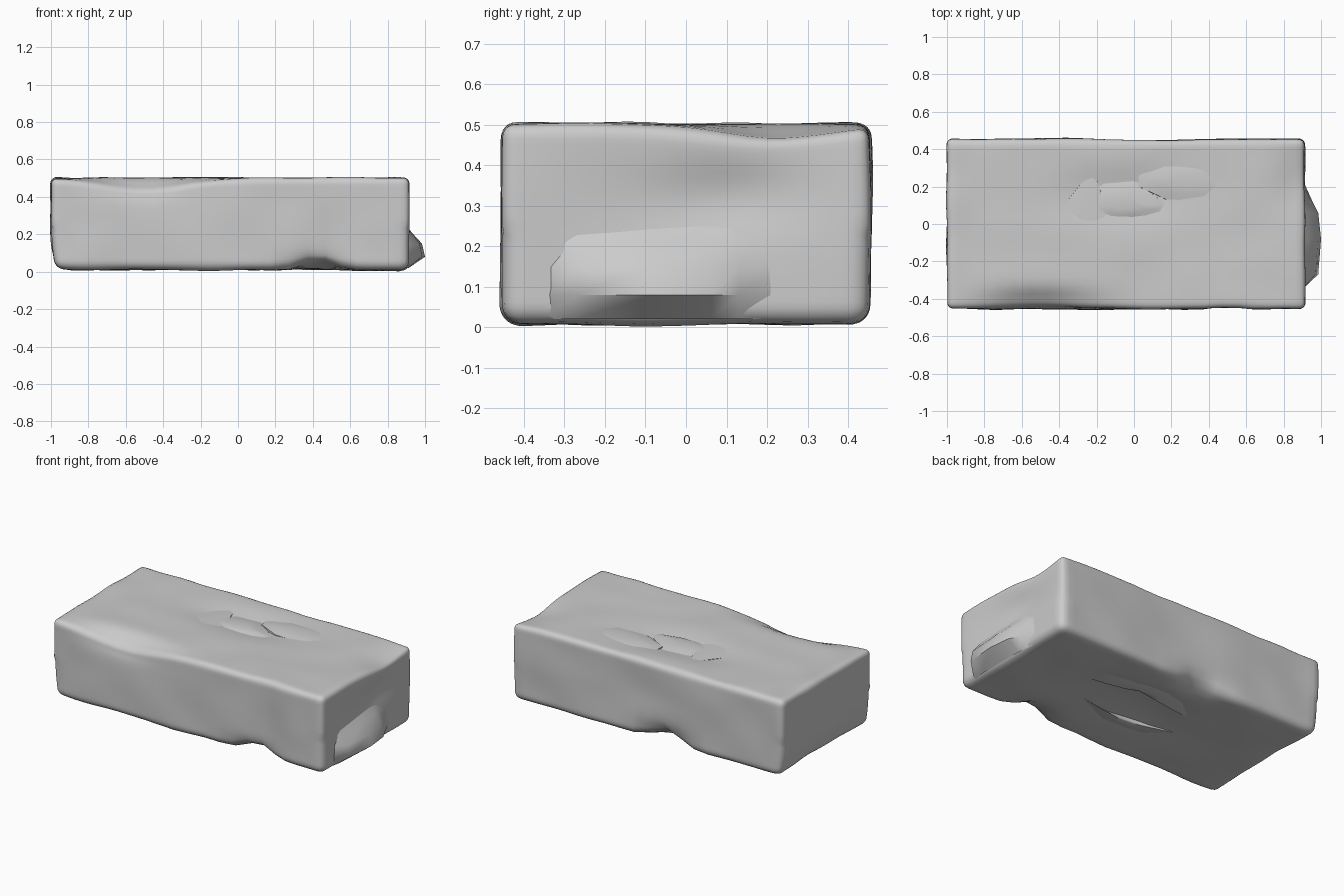
import bpy
import bmesh
import math
from mathutils import Vector, noise

default_cube = bpy.data.objects.get("Cube")
if default_cube:
    bpy.data.objects.remove(default_cube, do_unlink=True)

# One plain stone colour
stone = bpy.data.materials.new("pale_grey_stone")
stone.use_nodes = True
stone.diffuse_color = (0.6, 0.6, 0.6, 1)
stone.node_tree.nodes["Principled BSDF"].inputs["Base Color"].default_value = (0.6, 0.6, 0.6, 1)


def finish(name, bm, sharp_degrees):
    """Turn a bmesh into a smooth shaded stone object."""
    mesh = bpy.data.meshes.new(name)
    bm.to_mesh(mesh)
    bm.free()
    mesh.materials.append(stone)
    part = bpy.data.objects.new(name, mesh)
    bpy.context.collection.objects.link(part)
    bpy.ops.object.select_all(action="DESELECT")
    part.select_set(True)
    bpy.context.view_layer.objects.active = part
    bpy.ops.object.shade_smooth_by_angle(angle=math.radians(sharp_degrees))
    return part


def falloff(point, centre, reach):
    """Soft weight that fades with distance from a centre."""
    squared = sum(((p - c) / r) ** 2 for p, c, r in zip(point, centre, reach))
    return math.exp(-squared)


# Worn spots: centre, reach and push
worn_spots = {
    "front_top_slope": ((-0.5, -0.45, 0.5), (0.3, 0.09, 0.1), (0, 0.02, -0.06)),
    "front_groove": ((0.52, -0.45, 0.25), (0.1, 0.1, 0.3), (0, 0.02, 0)),
    "front_foot_notch": ((0.42, -0.45, 0), (0.12, 0.12, 0.08), (0, 0.04, 0.05)),
    "back_foot_notch": ((-0.15, 0.45, 0), (0.13, 0.1, 0.1), (0, -0.06, 0.05)),
    "left_back_hollow": ((0.1, 0.45, 0.3), (0.25, 0.1, 0.2), (0, -0.015, 0)),
    "end_hollow": ((0.91, 0.1, 0.32), (0.1, 0.22, 0.1), (-0.03, 0, 0)),
    "end_top_slope": ((0.9, 0.2, 0.5), (0.12, 0.2, 0.1), (0, 0, -0.03)),
    "top_hollow": ((0, 0.15, 0.5), (0.45, 0.14, 0.1), (0, 0, -0.025)),
    "bottom_hollow": ((0, 0.05, 0), (0.4, 0.2, 0.1), (0, 0, 0.03)),
    "far_foot_slope": ((-1, 0, 0), (0.08, 0.6, 0.1), (0.03, 0, 0.01)),
}

# Slab: a finely divided box with rounded edges, wear and gentle unevenness
low = Vector((-1, -0.455, 0.008))
high = Vector((0.915, 0.455, 0.503))
bm = bmesh.new()
bmesh.ops.create_cube(bm, size=1)
bmesh.ops.subdivide_edges(bm, edges=bm.edges[:], cuts=27, use_grid_fill=True)
for vert in bm.verts:
    # Gather rows near the edges so that the rounding is well defined
    unit = [math.sin(math.pi * c) * 0.5 for c in vert.co]
    spot = Vector([l + (u + 0.5) * (h - l) for u, l, h in zip(unit, low, high)])
    radius = 0.05 if spot.z < 0.25 else 0.035
    core = Vector([min(max(s, l + radius), h - radius) for s, l, h in zip(spot, low, high)])
    outward = (spot - core).normalized()
    spot = core + outward * radius
    moved = spot.copy()
    for centre, reach, push in worn_spots.values():
        moved += Vector(push) * falloff(spot, centre, reach)
    moved += outward * noise.noise(spot * 4) * 0.009
    vert.co = moved
finish("stone_slab", bm, 60)

# Broken ledge low on the end of the slab
bm = bmesh.new()
ledge_plan = [(-0.35, 0.9), (-0.27, 0.985), (-0.08, 1), (0.06, 0.985), (0.13, 0.95), (0.24, 0.9)]
rings = []
for height, out in [(0.02, 0.2), (0.08, 1), (0.15, 0.85), (0.21, 0.35), (0.26, 0)]:
    rings.append([bm.verts.new((0.89 + (x - 0.89) * out, y, height)) for y, x in ledge_plan])
for lower, upper in zip(rings, rings[1:]):
    for i in range(len(lower) - 1):
        bm.faces.new((lower[i], lower[i + 1], upper[i + 1], upper[i]))
finish("end_ledge", bm, 50)


def flake(name, outline, level, rise):
    """Thin broken layer: an uneven outline rising to a soft middle."""
    bm = bmesh.new()
    middle = sum((Vector(p) for p in outline), Vector((0, 0))) / len(outline)
    rings = []
    for shrink, lift in [(1, -0.03), (0.98, 0), (0.65, 0.7), (0.3, 1)]:
        ring = []
        for p in outline:
            flat = middle.lerp(Vector(p), shrink)
            z = level + (lift * rise if lift >= 0 else lift * math.copysign(1, rise))
            ring.append(bm.verts.new((flat.x, flat.y, z)))
        rings.append(ring)
    count = len(outline)
    for outer, inner in zip(rings, rings[1:]):
        for i in range(count):
            j = (i + 1) % count
            bm.faces.new((outer[i], outer[j], inner[j], inner[i]))
    bm.faces.new(rings[-1])
    bmesh.ops.recalc_face_normals(bm, faces=bm.faces)
    if (bm.faces[-1:] or [None])[0].normal.z * rise < 0:
        bmesh.ops.reverse_faces(bm, faces=bm.faces[:])
    return finish(name, bm, 45)


# Flaked layers on the upper face
flake("top_back_flake", [(-0.55, 0.42), (-0.53, 0.35), (-0.45, 0.25), (-0.3, 0.24),
                         (0, 0.3), (0.4, 0.34), (0.42, 0.4), (0, 0.42)], 0.489, 0.009)
flake("top_long_flake", [(0.02, 0.27), (0.14, 0.33), (0.48, 0.34), (0.53, 0.19),
                         (0.42, 0.12), (0.17, 0.13), (0.02, 0.2)], 0.489, 0.012)
flake("top_middle_flake", [(-0.27, 0.08), (-0.18, 0.23), (0, 0.24), (0.18, 0.1),
                           (0.17, 0.06), (0, 0.02), (-0.15, 0.02)], 0.482, 0.018)
flake("top_near_flake", [(-0.38, 0.1), (-0.22, 0.3), (-0.15, 0.1), (-0.08, -0.05),
                         (-0.3, -0.22), (-0.37, -0.06)], 0.489, 0.006)

# Flaked layers under the slab
flake("bottom_back_flake", [(-0.35, 0.1), (-0.2, 0.24), (0.1, 0.29), (0.4, 0.2),
                            (0.45, 0.08), (0.2, 0.18), (-0.1, 0.14)], 0.024, -0.014)
flake("bottom_front_flake", [(-0.4, -0.05), (-0.2, -0.1), (0.1, -0.13), (0.3, -0.1),
                             (0.1, -0.22), (-0.25, -0.2)], 0.02, -0.012)
